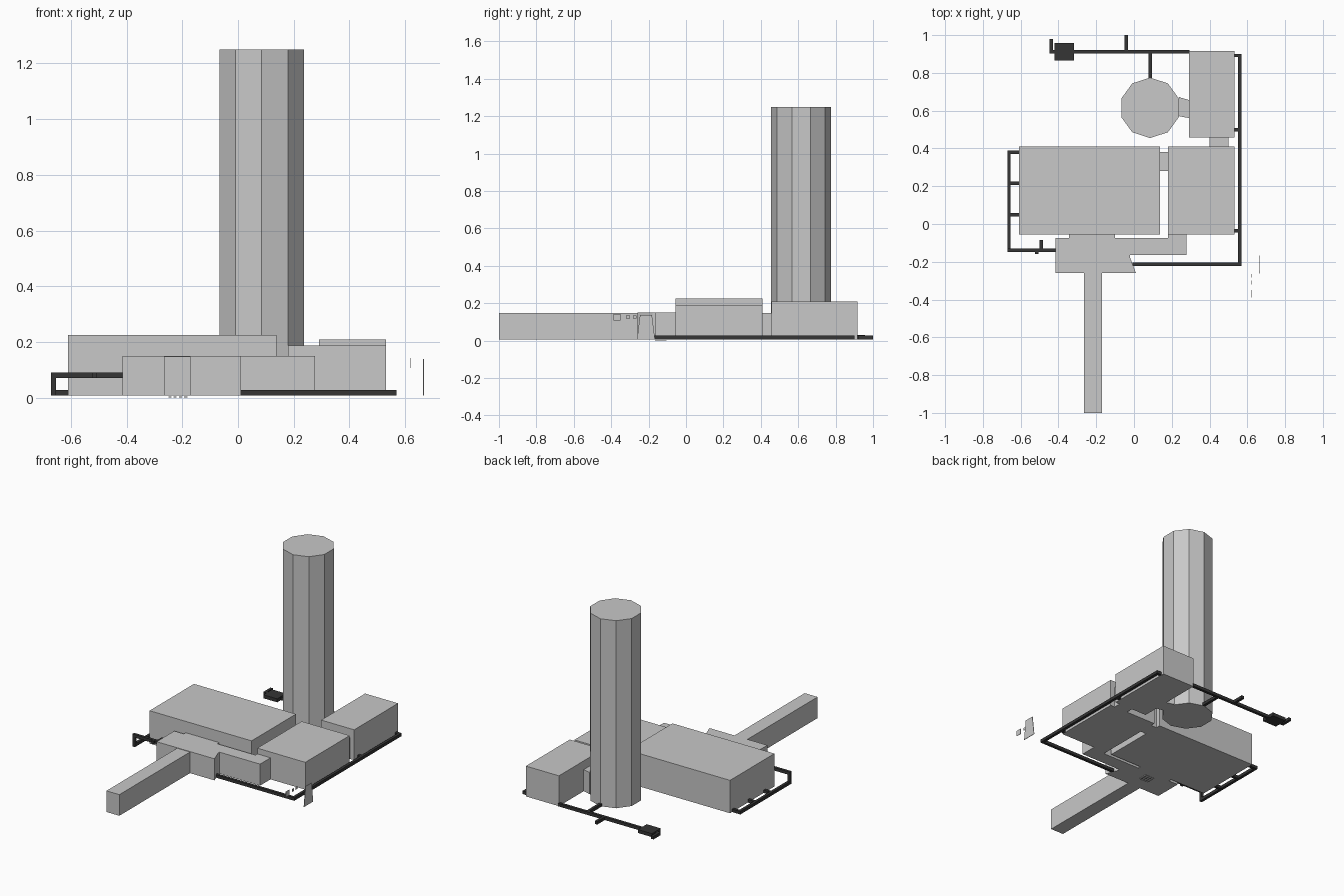
import bpy, bmesh

cube = bpy.data.objects.get("Cube")
if cube:
    bpy.data.objects.remove(cube, do_unlink=True)


def material(name, value):
    m = bpy.data.materials.new(name)
    m.use_nodes = True
    m.diffuse_color = (value, value, value, 1)
    m.node_tree.nodes["Principled BSDF"].inputs["Base Color"].default_value = m.diffuse_color
    return m


GREY = material("light grey", 0.58)
DARK = material("dark grey", 0.035)
BASE = 0.007


def prism(name, outline, z0, z1, mat=GREY):
    """Extrude a plan outline from z0 up to z1."""
    bm = bmesh.new()
    face = bm.faces.new([bm.verts.new((x, y, z0)) for x, y in outline])
    top = bmesh.ops.extrude_face_region(bm, geom=[face])["geom"]
    verts = [v for v in top if isinstance(v, bmesh.types.BMVert)]
    bmesh.ops.translate(bm, verts=verts, vec=(0, 0, z1 - z0))
    bmesh.ops.recalc_face_normals(bm, faces=bm.faces)
    mesh = bpy.data.meshes.new(name)
    bm.to_mesh(mesh)
    bm.free()
    mesh.materials.append(mat)
    ob = bpy.data.objects.new(name, mesh)
    bpy.context.collection.objects.link(ob)
    return ob


def box(name, x0, x1, y0, y1, z1, z0=BASE, mat=GREY):
    return prism(name, [(x0, y0), (x1, y0), (x1, y1), (x0, y1)], z0, z1, mat)


def pipe(name, x0, y0, x1, y1, z=0.017, w=0.009):
    """Square pipe run along one axis."""
    return box(name, min(x0, x1) - w, max(x0, x1) + w,
               min(y0, y1) - w, max(y0, y1) + w, z + 0.01, z - 0.01, DARK)


# Ten-sided tower
bpy.ops.mesh.primitive_cylinder_add(vertices=10, radius=0.16, depth=1.25 - BASE,
                                    location=(0.085, 0.615, (1.25 + BASE) / 2))
tower = bpy.context.object
tower.name = "tower"
tower.data.name = "tower"
tower.data.materials.append(GREY)

# Main blocks
box("main_hall", -0.61, 0.138, -0.055, 0.41, 0.225)
box("side_hall", 0.18, 0.532, -0.055, 0.41, 0.188)
box("back_hall", 0.29, 0.532, 0.457, 0.917, 0.208)

# Front building with its side corridor, and the long entrance passage
prism("front_building", [(-0.415, -0.26), (0.01, -0.26), (-0.02, -0.18), (-0.02, -0.165),
                         (0.277, -0.165), (0.277, -0.055), (0.18, -0.055),
                         (0.18, -0.075), (-0.415, -0.075)], BASE, 0.15)
box("entrance_passage", -0.265, -0.17, -1.0, -0.26, 0.147)

# Short links between the blocks
box("front_link", -0.345, -0.10, -0.075, -0.055, 0.15)
box("hall_link", 0.138, 0.18, 0.28, 0.38, 0.15)
box("back_link", 0.40, 0.50, 0.41, 0.457, 0.147)
prism("tower_link", [(0.237, 0.571), (0.29, 0.561), (0.29, 0.657), (0.237, 0.672)], BASE, 0.15)

# Service pipe around the left side
pipe("left_pipe_front", 0.0, -0.214, 0.56, -0.214)
pipe("left_pipe_side", 0.56, -0.214, 0.56, 0.892)
for i, y in enumerate((-0.035, 0.5, 0.892)):
    pipe("left_pipe_spur_%d" % i, 0.535, y, 0.56, y)

# Service pipe behind, with a junction box
pipe("back_pipe", -0.438, 0.912, 0.285, 0.912)
pipe("back_pipe_end", -0.438, 0.912, -0.438, 0.97)
pipe("back_pipe_spur", -0.04, 0.912, -0.04, 0.991)
pipe("tower_pipe_spur", 0.085, 0.78, 0.085, 0.912)
box("junction_box", -0.42, -0.318, 0.865, 0.957, 0.03, mat=DARK)

# Service pipe along the right side, rising at its front corner
pipe("right_pipe_side", -0.662, -0.138, -0.662, 0.38)
for i, y in enumerate((0.05, 0.215, 0.38)):
    pipe("right_pipe_spur_%d" % i, -0.662, y, -0.615, y)
box("right_pipe_riser", -0.671, -0.653, -0.147, -0.129, 0.09, mat=DARK)
pipe("right_pipe_raised", -0.662, -0.138, -0.42, -0.138, 0.08)
pipe("raised_pipe_spur", -0.49, -0.138, -0.49, -0.095, 0.08)
pipe("raised_pipe_stub", -0.515, -0.15, -0.515, -0.138, 0.08)

# Upright panels standing clear of the left side
panel = box("door_panel", 0.665, 0.668, -0.262, -0.166, 0.138)
for v in panel.data.vertices:
    if v.co.z > 0.1:
        v.co.y = -0.214 + (v.co.y + 0.214) * 0.66
for i, (y0, y1, z0, z1) in enumerate([(-0.388, -0.35, 0.107, 0.143),
                                      (-0.32, -0.3, 0.117, 0.135),
                                      (-0.284, -0.264, 0.117, 0.135)]):
    box("window_panel_%d" % i, 0.619, 0.622, y0, y1, z1, z0)

# Small floor strips under the front building
for i in range(4):
    x = -0.25 + i * 0.019
    box("floor_strip_%d" % i, x, x + 0.011, -0.165, -0.105, 0.004, 0.0)
